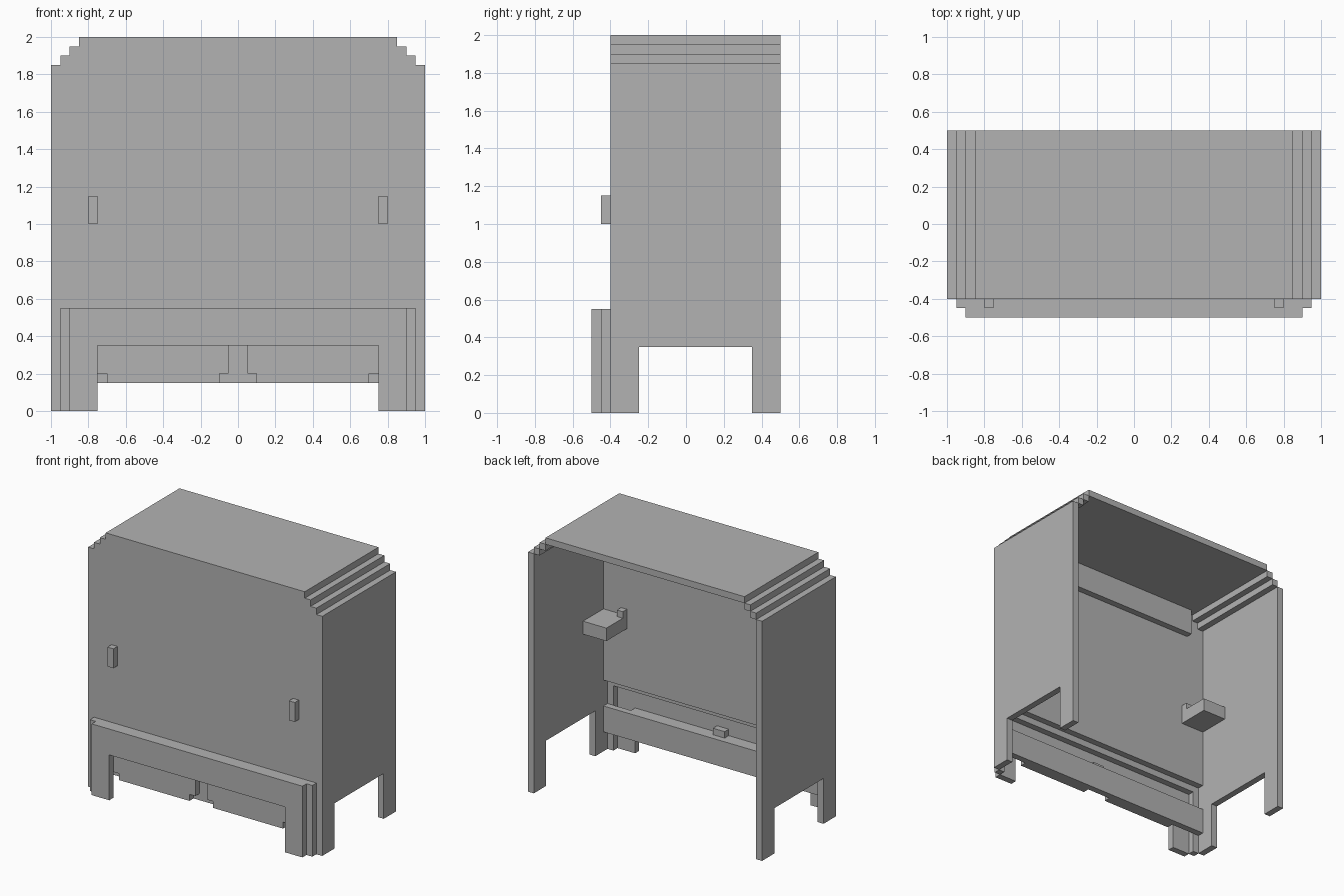
import bpy
import bmesh

default = bpy.data.objects.get("Cube")
if default:
    bpy.data.objects.remove(default, do_unlink=True)

grey = bpy.data.materials.new("plain_grey")
grey.use_nodes = True
colour = (0.45, 0.45, 0.45, 1)
grey.diffuse_color = colour
grey.node_tree.nodes["Principled BSDF"].inputs["Base Color"].default_value = colour

T = 0.05          # sheet thickness
FRONT = -0.4      # outer face of the main front panel
BACK = 0.5
INNER = FRONT + T


def prism(name, profile, axis, start, end):
    """Extrude a flat profile: (x, z) along y, or (y, z) along x."""
    def place(p, depth):
        return (depth, p[0], p[1]) if axis == "x" else (p[0], depth, p[1])
    bm = bmesh.new()
    near = [bm.verts.new(place(p, start)) for p in profile]
    far = [bm.verts.new(place(p, end)) for p in profile]
    bm.faces.new(near)
    bm.faces.new(far[::-1])
    for i in range(len(profile)):
        j = (i + 1) % len(profile)
        bm.faces.new((near[j], near[i], far[i], far[j]))
    bmesh.ops.recalc_face_normals(bm, faces=bm.faces)
    mesh = bpy.data.meshes.new(name)
    bm.to_mesh(mesh)
    bm.free()
    mesh.materials.append(grey)
    obj = bpy.data.objects.new(name, mesh)
    bpy.context.collection.objects.link(obj)
    return obj


def box(name, x, y, z):
    outline = [(x[0], z[0]), (x[1], z[0]), (x[1], z[1]), (x[0], z[1])]
    return prism(name, outline, "y", *y)


def symmetric(half):
    """Complete a right half outline with its mirror image."""
    return half + [(-x, z) for x, z in reversed(half)]


# Front panel with stepped upper corners
prism("front_panel", symmetric([(0.95, 0.55), (0.95, 1.9), (0.9, 1.9),
                                (0.9, 1.95), (0.85, 1.95), (0.85, 2)]),
      "y", FRONT, INNER)

# Skirt around the foot, in two layers
for name, outer, inner, top, y in (("skirt_rear_layer", 0.95, 0.9, 0.5, FRONT - T),
                                   ("skirt_front_layer", 0.9, 0.75, 0.35, FRONT - 2 * T)):
    prism(name, symmetric([(inner, top), (inner, 0), (outer, 0), (outer, 0.55)]),
          "y", y, y + T)

# Roof, inner top rail, lower bar and latch
box("roof", (-0.85, 0.85), (INNER, BACK), (1.95, 2))
box("inner_top_rail", (-0.8, 0.8), (INNER, INNER + T), (1.75, 1.95))
box("lower_bar", (-0.95, 0.95), (FRONT, INNER), (0.15, 0.35))
box("latch", (-T, T), (FRONT - T, FRONT), (0.35, 0.4))

wall = [(FRONT, 0), (-0.25, 0), (-0.25, 0.35), (0.35, 0.35),
        (0.35, 0), (BACK, 0), (BACK, 1.85), (FRONT, 1.85)]
flap = [(0.1, 0.15), (0.7, 0.15), (0.7, 0.2), (0.75, 0.2),
        (0.75, 0.35), (0.05, 0.35), (0.05, 0.2), (0.1, 0.2)]

for side, s in (("left", 1), ("right", -1)):
    def span(a, b):
        return tuple(sorted((s * a, s * b)))

    # Side wall cut out between its legs
    prism(side + "_wall", wall, "x", *span(0.95, 1))
    # Stepped roof edge
    for i in range(2):
        box(f"{side}_roof_step_{i + 1}", span(0.85 + i * T, 0.9 + i * T),
            (INNER, BACK), (1.9 - i * T, 1.95 - i * T))
    # Low flap inside the skirt opening
    prism(side + "_flap", [(s * x, z) for x, z in flap], "y", FRONT - T, FRONT)
    # Handle, its inner end and the ledge behind it
    box(side + "_handle", span(0.75, 0.8), (FRONT - T, FRONT), (1, 1.15))
    box(side + "_handle_end", span(0.75, 0.8), (INNER, INNER + T), (1.1, 1.15))
    box(side + "_ledge", span(0.75, 0.95), (INNER, -0.1), (1, 1.1))
